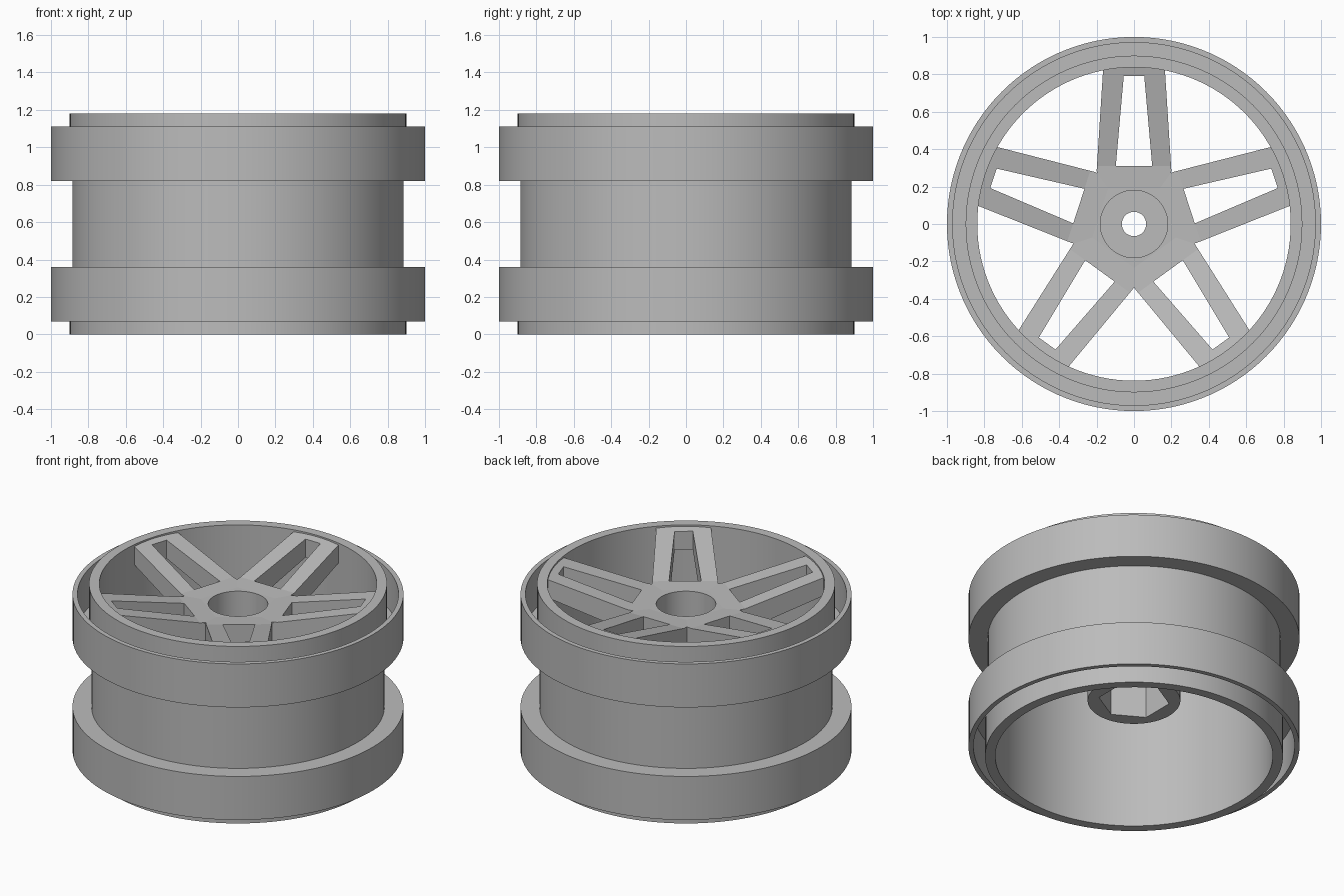
import bpy, bmesh
from math import sin, cos, pi, radians

old = bpy.data.objects.get("Cube")
if old:
    bpy.data.objects.remove(old, do_unlink=True)

grey = bpy.data.materials.new("plain_grey")
grey.use_nodes = True
grey.diffuse_color = (0.5, 0.5, 0.5, 1)
grey.node_tree.nodes["Principled BSDF"].inputs["Base Color"].default_value = (0.5, 0.5, 0.5, 1)

SEGMENTS = 120
TOP = 1.18


def finish(name, bm):
    bmesh.ops.recalc_face_normals(bm, faces=bm.faces)
    mesh = bpy.data.meshes.new(name)
    bm.to_mesh(mesh)
    bm.free()
    mesh.materials.append(grey)
    obj = bpy.data.objects.new(name, mesh)
    bpy.context.collection.objects.link(obj)
    bpy.ops.object.select_all(action="DESELECT")
    obj.select_set(True)
    bpy.context.view_layer.objects.active = obj
    bpy.ops.object.shade_smooth_by_angle(angle=radians(30))
    return obj


def hex_radius(corner_radius, angle):
    # distance to a hexagon with corners on the y axis
    off = (angle - pi / 6) % (pi / 3) - pi / 6
    return corner_radius * cos(pi / 6) / cos(off)


def lathe(name, profile):
    # closed profile of (radius, height, is_hexagonal) spun around z
    bm = bmesh.new()
    rings = []
    for r, z, is_hex in profile:
        ring = []
        for i in range(SEGMENTS):
            a = 2 * pi * i / SEGMENTS
            d = hex_radius(r, a) if is_hex else r
            ring.append(bm.verts.new((d * cos(a), d * sin(a), z)))
        rings.append(ring)
    for k, ring in enumerate(rings):
        nxt = rings[(k + 1) % len(rings)]
        for i in range(SEGMENTS):
            j = (i + 1) % SEGMENTS
            bm.faces.new((ring[i], ring[j], nxt[j], nxt[i]))
    return finish(name, bm)


# Rim barrel with two grooved flanges, mirrored about mid height
lower = [(0.838, 0), (0.9, 0), (0.9, 0.325), (0.97, 0.325),
         (0.97, 0.07), (1, 0.07), (1, 0.36), (0.885, 0.36)]
upper = [(r, TOP - z) for r, z in reversed(lower)]
lathe("rim_barrel", [(r, z, False) for r, z in lower + upper])

# Hub with a round recess above, a hexagonal socket below and an axle hole
lathe("hub", [(0.28, 0.39, False), (0.28, 1.045, False),
              (0.18, 1.045, False), (0.18, 0.72, False),
              (0.065, 0.72, False), (0.065, 0.62, False),
              (0.215, 0.62, True), (0.215, 0.39, True)])


# Spokes: sloped bars in pairs, joined by a web at the hub and at the rim
def spoke_top(y):
    return 1.045 + max(0, y - 0.28) * 0.225


def spoke_bottom(y):
    return 0.9 + (y - 0.28) * 0.27


def add_bar(bm, plan, angle):
    def place(x, y, z):
        return bm.verts.new((x * cos(angle) - y * sin(angle),
                             x * sin(angle) + y * cos(angle), z))
    low = [place(x, y, spoke_bottom(y)) for x, y in plan]
    high = [place(x, y, spoke_top(y)) for x, y in plan]
    bm.faces.new(low[::-1])
    bm.faces.new(high)
    for i in range(4):
        j = (i + 1) % 4
        bm.faces.new((low[i], low[j], high[j], high[i]))


def tapered(half_in, half_out, y_in, y_out):
    return [(-half_in, y_in), (half_in, y_in), (half_out, y_out), (-half_out, y_out)]


bar = [(0.1, 0.28), (0.2, 0.28), (0.164, 0.845), (0.05, 0.845)]
mirrored_bar = [(-x, y) for x, y in reversed(bar)]
hub_web = tapered(0.2, 0.198, 0.19, 0.31)
rim_web = tapered(0.06, 0.055, 0.79, 0.845)
for n in range(5):
    bm = bmesh.new()
    for plan in (bar, mirrored_bar, hub_web, rim_web):
        add_bar(bm, plan, 2 * pi * n / 5)
    finish(f"spoke_pair_{n + 1}", bm)
